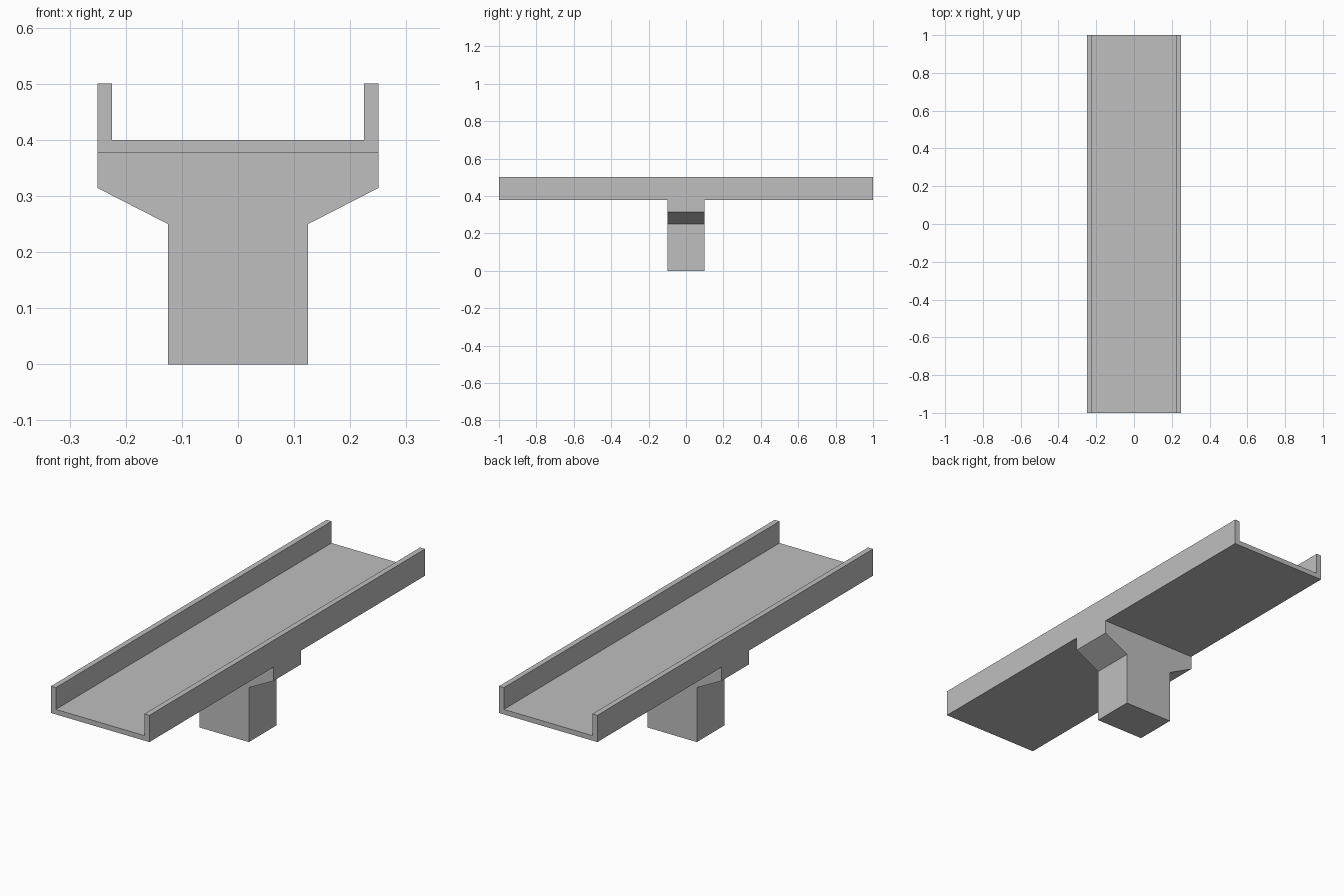
import bpy
import bmesh

cube = bpy.data.objects.get("Cube")
if cube:
    bpy.data.objects.remove(cube, do_unlink=True)

# Single concrete grey
COLOR = (0.52, 0.52, 0.52, 1.0)
concrete = bpy.data.materials.new("concrete_grey")
concrete.use_nodes = True
concrete.diffuse_color = COLOR
concrete.node_tree.nodes["Principled BSDF"].inputs["Base Color"].default_value = COLOR


def extrude_profile(name, half, length):
    """Mirror a right-hand (x, z) outline across x = 0 and extrude it along y."""
    outline = half + [(-x, z) for x, z in reversed(half)]
    bm = bmesh.new()
    face = bm.faces.new([bm.verts.new((x, -length / 2, z)) for x, z in outline])
    result = bmesh.ops.extrude_face_region(bm, geom=[face])
    moved = [v for v in result["geom"] if isinstance(v, bmesh.types.BMVert)]
    bmesh.ops.translate(bm, verts=moved, vec=(0, length, 0))
    bmesh.ops.recalc_face_normals(bm, faces=bm.faces)
    mesh = bpy.data.meshes.new(name)
    bm.to_mesh(mesh)
    bm.free()
    mesh.materials.append(concrete)
    obj = bpy.data.objects.new(name, mesh)
    bpy.context.collection.objects.link(obj)
    return obj


HALF_WIDTH = 0.25
DECK_BOTTOM = 0.377
DECK_TOP = 0.4

# Channel-shaped deck with a parapet along each side
extrude_profile("bridge_deck", [
    (HALF_WIDTH, DECK_BOTTOM), (HALF_WIDTH, 0.5),
    (HALF_WIDTH - 0.025, 0.5), (HALF_WIDTH - 0.025, DECK_TOP),
], 2.0)

# Support pier with a flared head
extrude_profile("support_pier", [
    (0.125, 0), (0.125, 0.25), (HALF_WIDTH, 0.314), (HALF_WIDTH, DECK_BOTTOM),
], 0.2)
